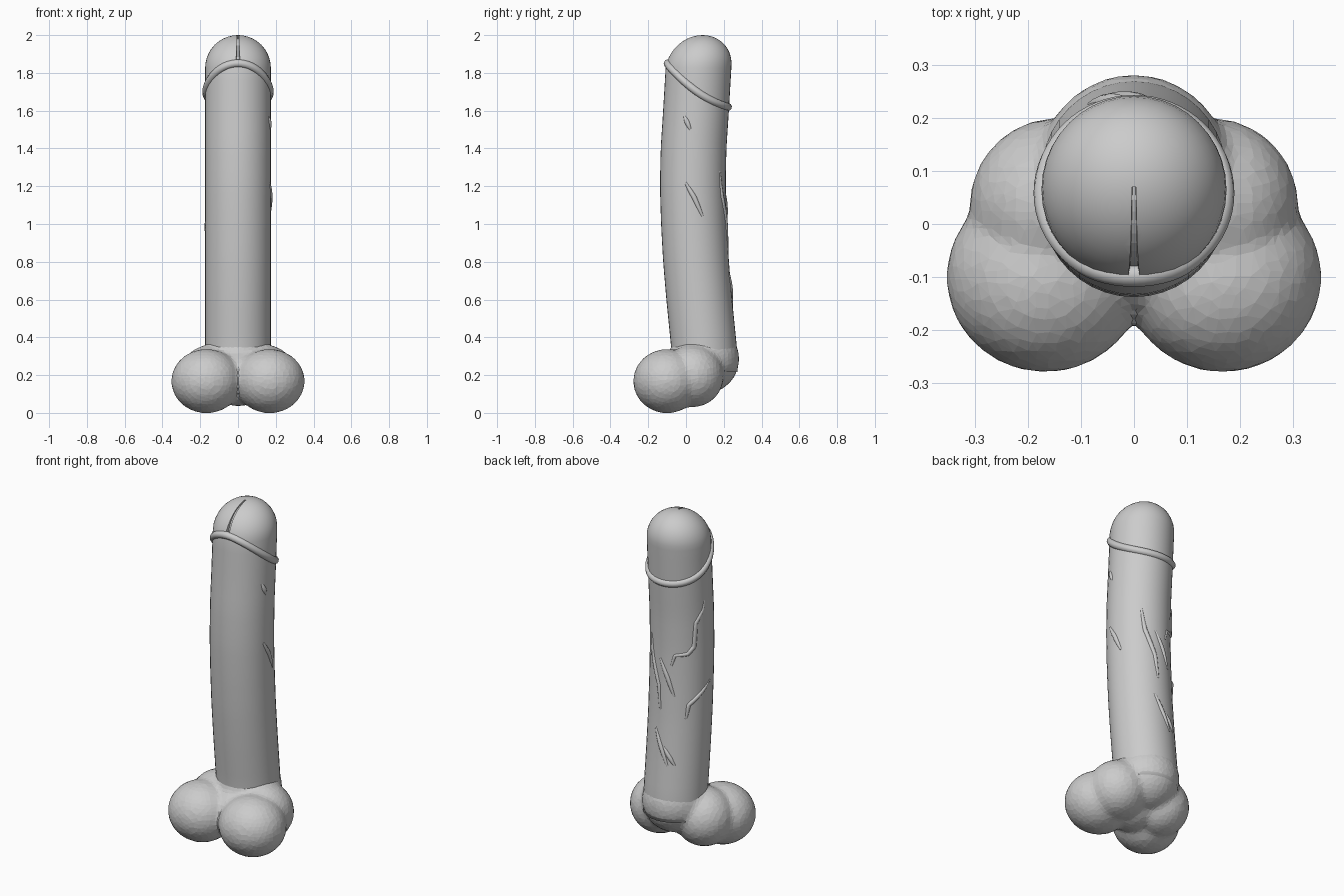
import bpy, bmesh, math
from mathutils import Matrix, Vector

if "Cube" in bpy.data.objects:
    bpy.data.objects.remove(bpy.data.objects["Cube"])

# Shaft centre line: (z, y) pairs, and the dome that closes its top
SPINE = [(0.22, 0.10), (0.35, 0.095), (0.6, 0.07), (0.8, 0.053), (1.0, 0.042),
         (1.2, 0.036), (1.4, 0.04), (1.6, 0.053), (1.825, 0.066), (2.0, 0.088)]
R, DOME_Z = 0.174, 1.826


def centre_y(z):
    for (z0, y0), (z1, y1) in zip(SPINE, SPINE[1:]):
        if z <= z1:
            return y0 + (y1 - y0) * (z - z0) / (z1 - z0)
    return SPINE[-1][1]


def radius(z):
    return R if z < DOME_Z else math.sqrt(max(0, R * R - (z - DOME_Z) ** 2))


def on_shaft(deg, z, lift=0.0):
    a, r = math.radians(deg), radius(z) + lift
    return Vector((r * math.cos(a), centre_y(z) + r * math.sin(a), z))


def add_mesh(name, bm):
    bmesh.ops.recalc_face_normals(bm, faces=bm.faces)
    me = bpy.data.meshes.new(name)
    bm.to_mesh(me)
    bm.free()
    ob = bpy.data.objects.new(name, me)
    bpy.context.collection.objects.link(ob)
    return ob


def add_tube(name, points, bevel, radii=None, closed=False):
    cu = bpy.data.curves.new(name, 'CURVE')
    cu.dimensions = '3D'
    cu.bevel_depth, cu.bevel_resolution = bevel, 3
    cu.use_fill_caps = True
    sp = cu.splines.new('POLY')
    sp.points.add(len(points) - 1)
    for i, p in enumerate(points):
        sp.points[i].co = (*p, 1)
        sp.points[i].radius = radii[i] if radii else 1
    sp.use_cyclic_u = closed
    ob = bpy.data.objects.new(name, cu)
    bpy.context.collection.objects.link(ob)
    return ob


# Shaft and rounded head, lofted ring by ring
SEG = 40
levels = [0.22 + (DOME_Z - 0.22) * i / 24 for i in range(25)]
levels += [DOME_Z + R * math.sin(math.radians(t)) for t in range(9, 88, 9)]
bm = bmesh.new()
rings = [[bm.verts.new(on_shaft(360 * k / SEG, z)) for k in range(SEG)] for z in levels]
for lo, hi in zip(rings, rings[1:]):
    for k in range(SEG):
        n = (k + 1) % SEG
        bm.faces.new((lo[k], lo[n], hi[n], hi[k]))
tip = bm.verts.new((0, centre_y(2.0), 2.0))
for k in range(SEG):
    bm.faces.new((rings[-1][k], rings[-1][(k + 1) % SEG], tip))
bm.faces.new(rings[0][::-1])
shaft = add_mesh("shaft", bm)
for p in shaft.data.polygons:
    p.use_smooth = True

# Groove on the front of the head: tapered wedge used as a cutter
bm = bmesh.new()
steps, sides = 10, []
for i in range(steps + 1):
    t = i / steps
    a = math.radians(174 - 84 * t)
    depth, half = 0.022 - 0.012 * t, 0.015 - 0.009 * t
    row = []
    for r, w in ((R - depth, half * 0.5), (R + 0.04, half * 1.3)):
        for s in (-1, 1):
            row.append(bm.verts.new((s * w, 0.07 + r * math.cos(a), DOME_Z + r * math.sin(a))))
    sides.append(row)
for a, b in zip(sides, sides[1:]):
    for i, j in ((0, 1), (1, 3), (3, 2), (2, 0)):
        bm.faces.new((a[i], a[j], b[j], b[i]))
for row in (sides[0], sides[-1]):
    bm.faces.new((row[0], row[1], row[3], row[2]))
cutter = add_mesh("groove_cutter", bm)
cutter.hide_render = True
cutter.hide_set(True)
cut = shaft.modifiers.new("groove", 'BOOLEAN')
cut.operation, cut.object, cut.solver = 'DIFFERENCE', cutter, 'EXACT'

# Slanted ridge below the head
ridge = []
for k in range(64):
    a = 2 * math.pi * k / 64
    z = 1.7175 - 0.115 * math.sin(a) - 0.0175 * math.cos(2 * a)
    ridge.append(on_shaft(math.degrees(a), z, -0.006))
add_tube("head_ridge", ridge, 0.021, closed=True)

# Raised veins: (angle, height) waypoints on the shaft surface
VEINS = [
    [(172, 1.50), (168, 1.45), (151, 1.38), (147, 1.24), (135, 1.20), (112, 1.19), (106, 1.13)],
    [(82, 1.16), (98, 1.06), (112, 0.95)],
    [(187, 1.01), (160, 0.95), (139, 0.90), (135, 0.82)],
    [(96, 0.65), (119, 0.55)],
    [(-13, 1.22), (2, 1.14), (16, 1.04)],
    [(55, 1.28), (62, 1.15), (80, 1.0), (85, 0.86)],
    [(76, 0.75), (90, 0.65), (106, 0.54)],
    [(-20, 1.57), (-8, 1.50)],
]
for n, way in enumerate(VEINS):
    pts = []
    for (a0, z0), (a1, z1) in zip(way, way[1:]):
        pts += [on_shaft(a0 + (a1 - a0) * i / 5, z0 + (z1 - z0) * i / 5, -0.005) for i in range(5)]
    pts.append(on_shaft(*way[-1], -0.005))
    m = len(pts) - 1
    taper = [0.5 + 0.5 * math.sin(math.pi * i / m) for i in range(m + 1)]
    add_tube(f"vein_{n + 1}", pts, 0.014, taper)

# Two-lobed base: overlapping ellipsoids fused into one soft form
LOBES = [((0.167, -0.10, 0.168), (0.187, 0.180, 0.170)),
         ((0.145, 0.035, 0.195), (0.165, 0.165, 0.165))]
MIDDLE = [((0, 0.095, 0.285), (0.182, 0.187, 0.185)),
          ((0, -0.02, 0.185), (0.15, 0.15, 0.15))]
bm = bmesh.new()
blobs = MIDDLE + [((s * c[0], c[1], c[2]), r) for c, r in LOBES for s in (-1, 1)]
for c, r in blobs:
    bmesh.ops.create_uvsphere(bm, u_segments=32, v_segments=20, radius=1,
                              matrix=Matrix.Translation(c) @ Matrix.Diagonal((*r, 1)))
base = add_mesh("base_lobes", bm)
mod = base.modifiers.new("fuse", 'REMESH')
mod.mode, mod.voxel_size = 'VOXEL', 0.016
mod = base.modifiers.new("soften", 'SMOOTH')
mod.factor, mod.iterations = 0.5, 6
mod = base.modifiers.new("facets", 'DECIMATE')
mod.ratio = 0.3
